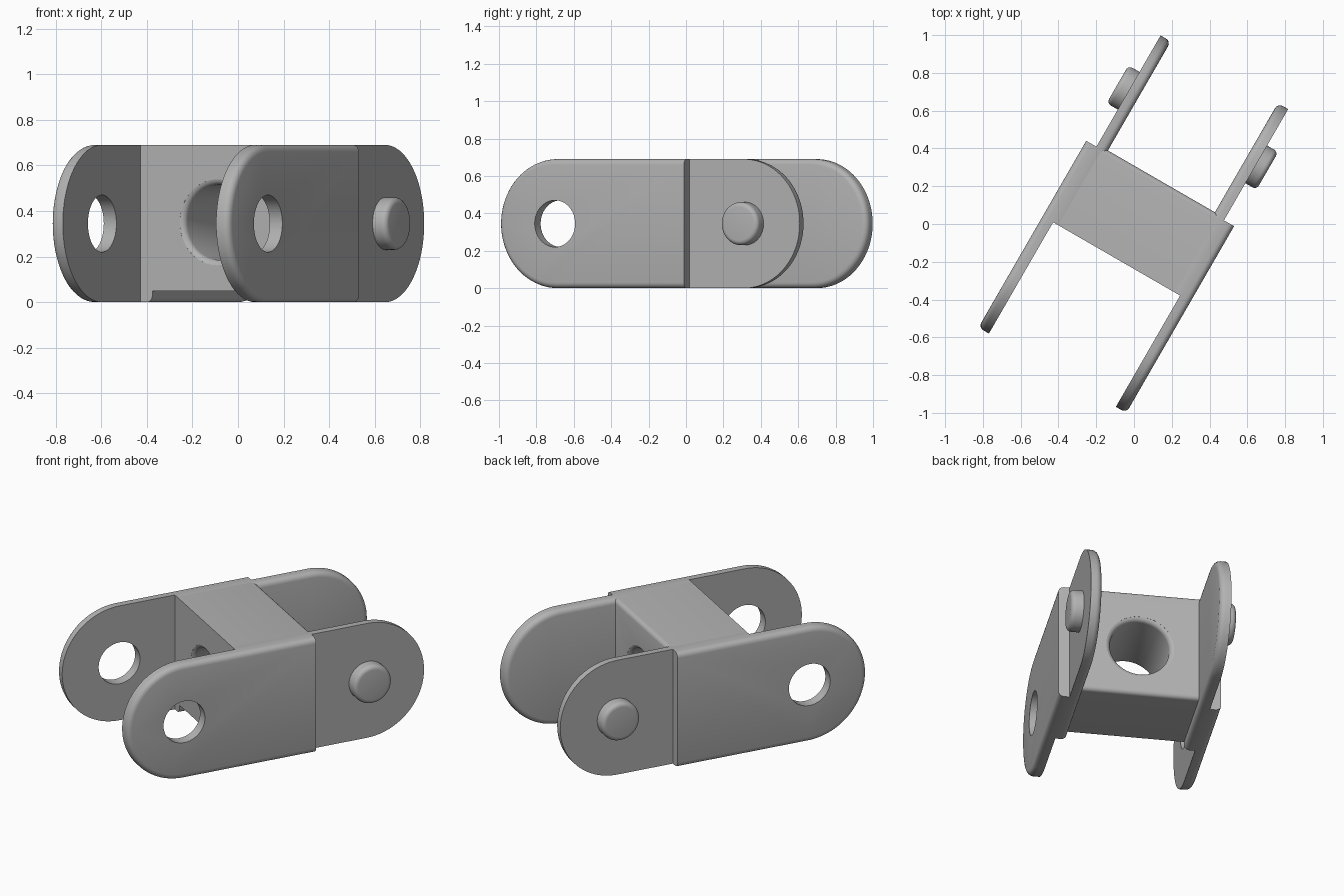
import bpy, bmesh
from math import sin, cos, pi, radians
from mathutils import Matrix

if "Cube" in bpy.data.objects:
    bpy.data.objects.remove(bpy.data.objects["Cube"])

H = 0.69            # height of the link
R = H / 2           # radius of the rounded plate ends
TURN = Matrix.Translation((0.011, -0.0065, 0)) @ Matrix.Rotation(radians(-30), 4, 'Z')

grey = bpy.data.materials.new("plain_grey")
grey.use_nodes = True
grey.diffuse_color = (0.45, 0.45, 0.45, 1)
grey.node_tree.nodes["Principled BSDF"].inputs["Base Color"].default_value = (0.45, 0.45, 0.45, 1)


def make(name, bm):
    bmesh.ops.recalc_face_normals(bm, faces=bm.faces)
    mesh = bpy.data.meshes.new(name)
    bm.to_mesh(mesh)
    bm.free()
    mesh.materials.append(grey)
    ob = bpy.data.objects.new(name, mesh)
    bpy.context.collection.objects.link(ob)
    ob.matrix_world = TURN
    return ob


def lathe(name, rings, along, other, z, sides=48):
    """Solid of revolution: rings of (position, radius) along 'x' or 'y'."""
    bm = bmesh.new()
    loops = []
    for pos, rad in rings:
        loop = []
        for i in range(sides):
            a = 2 * pi * i / sides
            p, q = other + rad * cos(a), z + rad * sin(a)
            loop.append(bm.verts.new((pos, p, q) if along == 'x' else (p, pos, q)))
        loops.append(loop)
    for a, b in zip(loops, loops[1:]):
        for i in range(sides):
            j = (i + 1) % sides
            bm.faces.new((a[i], a[j], b[j], b[i]))
    bm.faces.new(loops[0])
    bm.faces.new(loops[-1])
    return make(name, bm)


def cut(ob, cutter):
    mod = ob.modifiers.new("hole", 'BOOLEAN')
    mod.operation = 'DIFFERENCE'
    mod.solver = 'EXACT'
    mod.object = cutter
    bpy.context.view_layer.update()
    dg = bpy.context.evaluated_depsgraph_get()
    mesh = bpy.data.meshes.new_from_object(ob.evaluated_get(dg))
    ob.modifiers.clear()
    ob.data = mesh
    bpy.data.objects.remove(cutter)


def plate(name, sharp_x, round_x, end, tip):
    """Upright plate with a half-round tip and one softened side."""
    d = 1 if tip > end else -1
    centre = tip - d * R
    outline = [(end, 0)]
    for i in range(41):
        a = -pi / 2 + pi * i / 40
        outline.append((centre + d * R * cos(a), R + R * sin(a)))
    outline.append((end, H))
    bm = bmesh.new()
    face = bm.faces.new([bm.verts.new((sharp_x, y, z)) for y, z in outline])
    ext = bmesh.ops.extrude_face_region(bm, geom=[face], use_keep_orig=True)
    verts = [g for g in ext["geom"] if isinstance(g, bmesh.types.BMVert)]
    bmesh.ops.translate(bm, verts=verts, vec=(round_x - sharp_x, 0, 0))
    bmesh.ops.recalc_face_normals(bm, faces=bm.faces)
    rim = [e for e in bm.edges
           if all(abs(v.co.x - round_x) < 1e-5 for v in e.verts)
           and not all(abs(v.co.y - end) < 1e-5 for v in e.verts)]
    bmesh.ops.bevel(bm, geom=rim, offset=0.03, segments=4, profile=0.5, affect='EDGES')
    return make(name, bm)


parts = []
for side, label in ((1, "left"), (-1, "right")):
    # Wide front plates with pin holes
    outer = plate("outer_plate_" + label, side * 0.388, side * 0.452, 0.255, -0.886)
    cut(outer, lathe("hole_cutter", [(side * 0.3, 0.125), (side * 0.6, 0.125)], 'x', -0.541, R))
    # Narrow rear plates
    inner = plate("inner_plate_" + label, side * 0.39, side * 0.327, -0.206, 0.935)
    # Pins with rounded rims
    rings = [(side * 0.36, 0.115)]
    for i in range(6):
        a = pi / 2 * i / 5
        rings.append((side * (0.433 + 0.025 * sin(a)), 0.09 + 0.025 * cos(a)))
    pin = lathe("pin_" + label, rings, 'x', 0.597, R)
    parts += [outer, inner, pin]

# Centre block, raised a little off the ground, softened at the back
FRONT, BACK = -0.206, 0.268
bm = bmesh.new()
bmesh.ops.create_cube(bm, size=1)
for v in bm.verts:
    v.co.x *= 2 * 0.36
    v.co.y = BACK if v.co.y > 0 else FRONT
    v.co.z = H if v.co.z > 0 else 0.05
soft = [e for e in bm.edges
        if all(abs(v.co.y - BACK) < 1e-5 for v in e.verts)
        and abs(e.verts[0].co.z - e.verts[1].co.z) < 1e-5]
bmesh.ops.bevel(bm, geom=soft, offset=0.025, segments=4, profile=0.5, affect='EDGES')
block = make("centre_block", bm)

# Bore through the block with rounded mouths
BORE, LIP = 0.165, 0.028
mouth = []
for i in range(6):
    a = radians(16 * i)
    mouth.append((LIP - LIP * sin(a), BORE + LIP * (1 - cos(a))))
mouth.append((-0.05, mouth[-1][1]))
rings = [(FRONT + y, r) for y, r in reversed(mouth)] + [(BACK - y, r) for y, r in mouth]
cut(block, lathe("bore_cutter", rings, 'y', 0, 0.35, 64))
parts.append(block)

# Smooth the curved areas, keep edges sharp
for ob in bpy.context.selected_objects:
    ob.select_set(False)
for ob in parts:
    ob.select_set(True)
bpy.context.view_layer.objects.active = block
bpy.ops.object.shade_smooth_by_angle(angle=radians(32))
